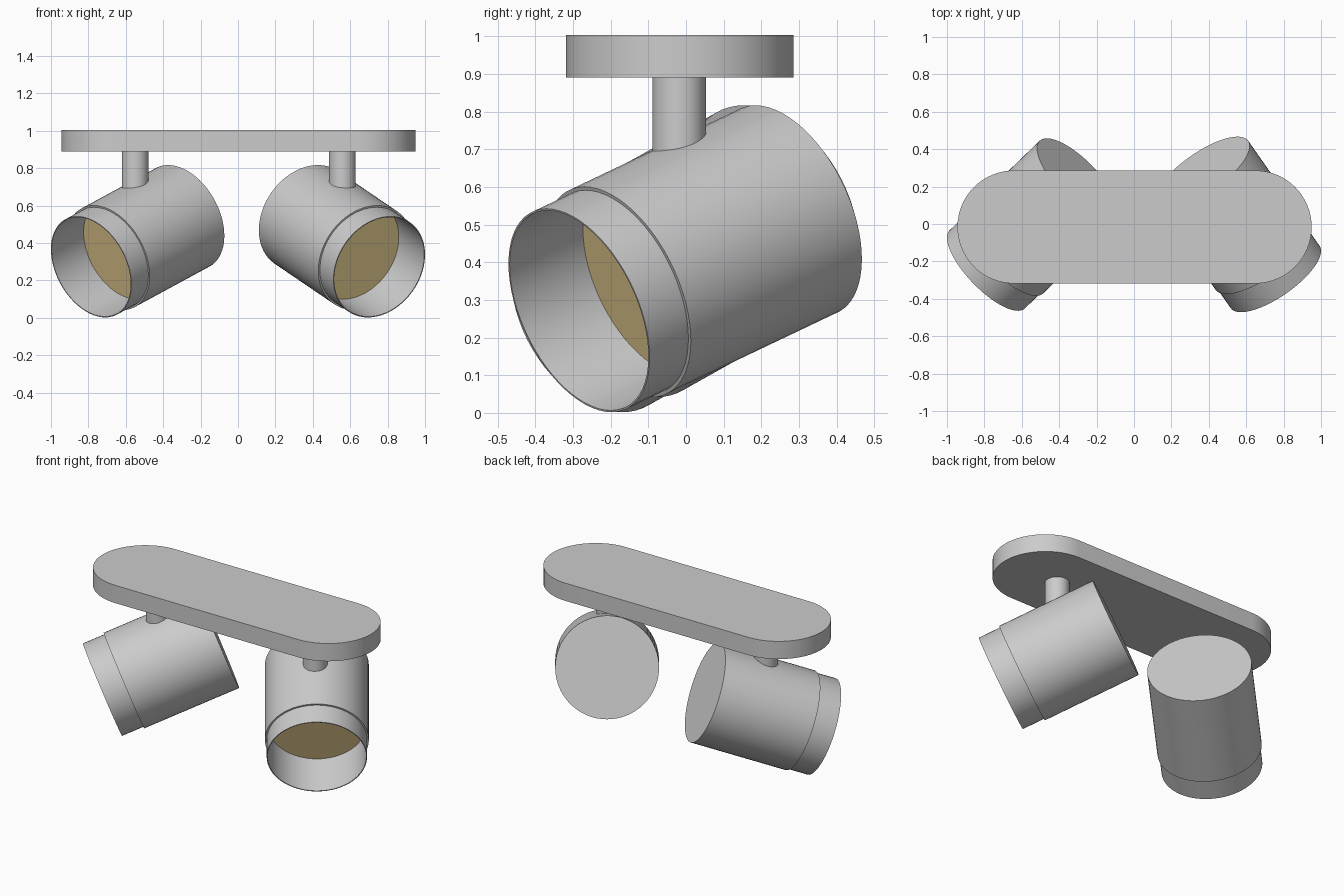
import bpy, bmesh, math
from mathutils import Vector, Matrix

if "Cube" in bpy.data.objects:
    bpy.data.objects.remove(bpy.data.objects["Cube"])


def finish(name, bm, matrix=Matrix(), color=None):
    bmesh.ops.recalc_face_normals(bm, faces=bm.faces)
    mesh = bpy.data.meshes.new(name)
    bm.to_mesh(mesh)
    bm.free()
    ob = bpy.data.objects.new(name, mesh)
    ob.matrix_world = matrix
    bpy.context.collection.objects.link(ob)
    if color:
        mat = bpy.data.materials.new(name)
        mat.diffuse_color = color
        mat.use_nodes = True
        mat.node_tree.nodes["Principled BSDF"].inputs["Base Color"].default_value = mat.diffuse_color
        mesh.materials.append(mat)
    bpy.ops.object.select_all(action='DESELECT')
    ob.select_set(True)
    bpy.context.view_layer.objects.active = ob
    bpy.ops.object.shade_smooth_by_angle(angle=math.radians(35))
    return ob


def lathe(profile, steps=64):
    """Spin a (radius, height) profile around z."""
    bm = bmesh.new()
    vs = [bm.verts.new((r, 0, z)) for r, z in profile]
    es = [bm.edges.new(pair) for pair in zip(vs, vs[1:])]
    bmesh.ops.spin(bm, geom=vs + es, cent=(0, 0, 0), axis=(0, 0, 1),
                   angle=math.tau, steps=steps)
    bmesh.ops.remove_doubles(bm, verts=bm.verts, dist=1e-5)
    return bm


# Ceiling plate: stadium outline, extruded upward
bm = bmesh.new()
R, HALF, CY, Z0, Z1 = 0.302, 0.645, -0.016, 0.89, 1.003
ring = []
for side in (1, -1):
    for i in range(33):
        a = math.pi * i / 32 - side * math.pi / 2
        ring.append(bm.verts.new((side * HALF + R * math.cos(a) + 0.003,
                                  CY + R * math.sin(a), Z0)))
base = bm.faces.new(ring)
top = bmesh.ops.extrude_face_region(bm, geom=[base], use_keep_orig=True)
bmesh.ops.translate(bm, vec=(0, 0, Z1 - Z0),
                    verts=[v for v in top['geom'] if isinstance(v, bmesh.types.BMVert)])
finish("ceiling_plate", bm)

# Lamp heads: rim centre, sideways swing and downward tilt
LENGTH, BODY_R, RIM_R, INNER_R, STEP, DEPTH = 0.73, 0.30, 0.29, 0.285, 0.135, 0.255
TILT = math.radians(21.3)
HEADS = [("left", (-0.785, -0.243, 0.272), -46, -0.55),
         ("right", (0.755, -0.284, 0.272), 35, 0.558)]

for side, rim, swing, stem_x in HEADS:
    a = math.radians(swing)
    back = Vector((-math.sin(a) * math.cos(TILT), math.cos(a) * math.cos(TILT), math.sin(TILT)))
    m = Matrix.Translation(rim) @ back.to_track_quat('Z', 'Y').to_matrix().to_4x4()

    # Can with closed back, stepped front rim and hollow mouth
    finish(side + "_lamp_head", lathe([
        (0, LENGTH), (BODY_R, LENGTH), (BODY_R, STEP), (RIM_R, STEP),
        (RIM_R, 0), (INNER_R, 0), (INNER_R, DEPTH + 0.01)]), m)

    # Glowing disc set inside the mouth
    bm = bmesh.new()
    bmesh.ops.create_circle(bm, cap_ends=True, radius=INNER_R, segments=64)
    bmesh.ops.translate(bm, verts=bm.verts, vec=(0, 0, DEPTH))
    bmesh.ops.reverse_faces(bm, faces=bm.faces)
    finish(side + "_light_disc", bm, m, (0.85, 0.66, 0.30, 1))

    # Stem from plate down into the head
    bm = lathe([(0, 0.62), (0.071, 0.62), (0.071, 0.90), (0, 0.90)], 48)
    finish(side + "_stem", bm, Matrix.Translation((stem_x, -0.018, 0)))
